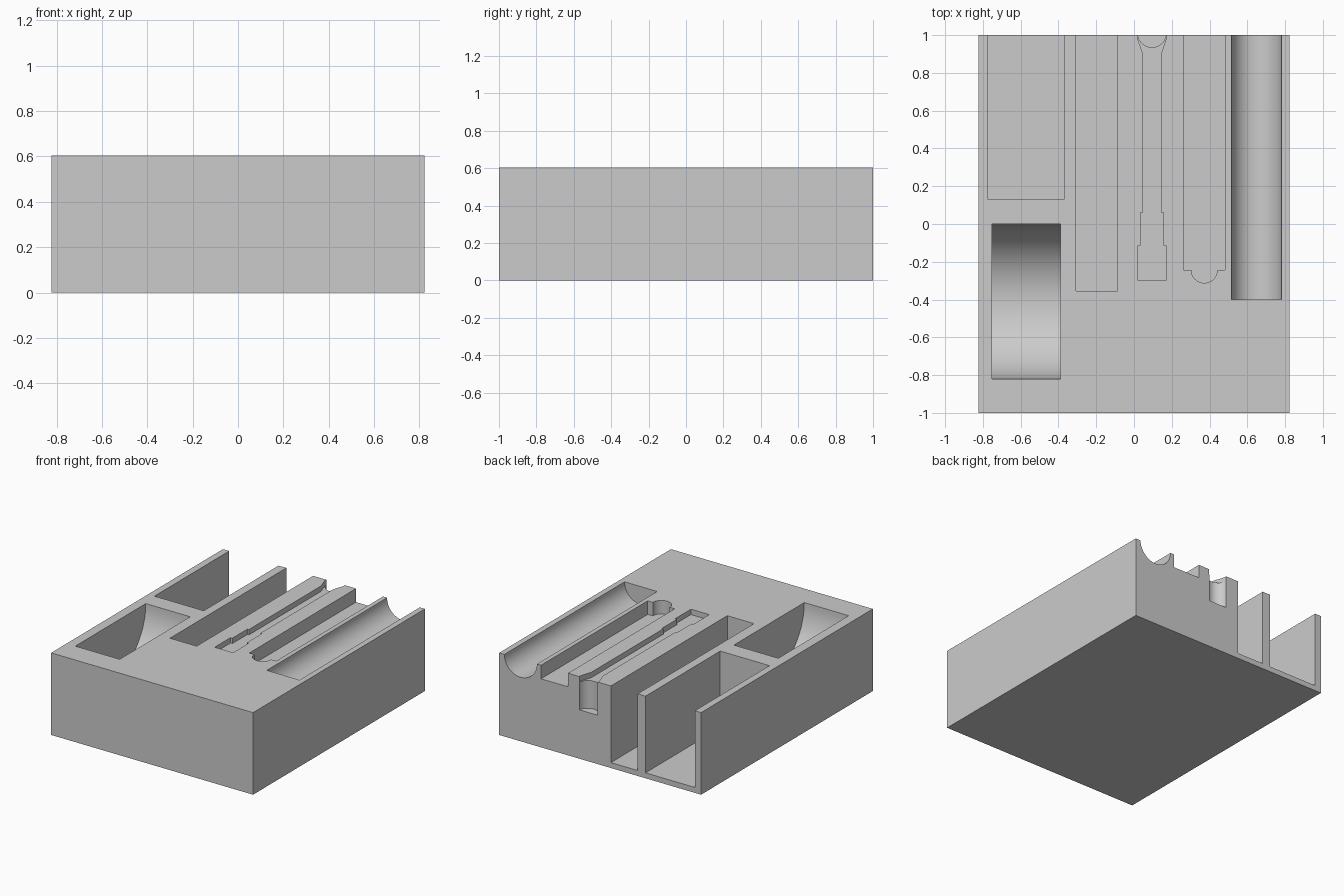
import bpy, bmesh
from math import pi, sin, cos
from mathutils import Vector

if "Cube" in bpy.data.objects:
    bpy.data.objects.remove(bpy.data.objects["Cube"], do_unlink=True)

TOP, HALF_X, BACK = 0.605, 0.823, 1.0
OVER = 0.1  # how far cutters run past the block

grey = bpy.data.materials.new("plain_grey")
grey.use_nodes = True
grey.diffuse_color = (0.6, 0.6, 0.6, 1)
grey.node_tree.nodes["Principled BSDF"].inputs["Base Color"].default_value = (0.6, 0.6, 0.6, 1)


def prism(name, profile, axis, lo, hi):
    """Extrude a 2D profile along x, y or z from lo to hi."""
    place = {"x": lambda u, v, w: (w, u, v),
             "y": lambda u, v, w: (u, w, v),
             "z": lambda u, v, w: (u, v, w)}[axis]
    bm = bmesh.new()
    face = bm.faces.new([bm.verts.new(place(u, v, lo)) for u, v in profile])
    new = bmesh.ops.extrude_face_region(bm, geom=[face])["geom"]
    bmesh.ops.translate(bm, vec=Vector(place(0, 0, hi - lo)),
                        verts=[g for g in new if isinstance(g, bmesh.types.BMVert)])
    bmesh.ops.recalc_face_normals(bm, faces=bm.faces)
    mesh = bpy.data.meshes.new(name)
    bm.to_mesh(mesh)
    bm.free()
    mesh.materials.append(grey)
    ob = bpy.data.objects.new(name, mesh)
    bpy.context.collection.objects.link(ob)
    return ob


def rect(x0, x1, y0, y1):
    return [(x0, y0), (x1, y0), (x1, y1), (x0, y1)]


def arc(cx, cy, r, start, end, n):
    return [(cx + r * cos(start + (end - start) * i / n),
             cy + r * sin(start + (end - start) * i / n)) for i in range(n + 1)]


def trough(c, r):
    """Half-round channel section, open above the block."""
    return arc(c, TOP, r, pi, 2 * pi, 40) + [(c + r, TOP + OVER), (c - r, TOP + OVER)]


END, LID = BACK + OVER, TOP + OVER
block = prism("organizer_block", rect(-HALF_X, HALF_X, -BACK, BACK), "z", 0, TOP)

# Stepped slot outline, mirrored about its centre line
mid = 0.095
steps = [(0.075, -0.30), (0.075, -0.115), (0.06, -0.115), (0.06, 0.06),
         (0.048, 0.06), (0.048, 0.90), (0.075, 0.98), (0.075, END)]
stepped = [(mid + w, y) for w, y in steps] + [(mid - w, y) for w, y in reversed(steps)]

# Flat slot with a rounded thumb notch at its closed end
notched = ([(0.262, END), (0.262, -0.243)]
           + arc(0.372, -0.243, 0.069, pi, 2 * pi, 32)
           + [(0.482, -0.243), (0.482, END)])

cutters = [
    prism("wide_bay", rect(-0.772, -0.37, 0.13, END), "z", 0.04, LID),
    prism("narrow_bay", rect(-0.306, -0.088, -0.355, END), "z", 0.04, LID),
    prism("round_pocket", trough(-0.41, 0.41), "x", -0.752, -0.39),
    prism("long_trough", trough(0.648, 0.133), "y", -0.40, END),
    prism("stepped_slot", stepped, "z", TOP - 0.04, LID),
    prism("round_hole", arc(mid, 1.01, 0.075, 0, 2 * pi * 47 / 48, 47), "z", 0.36, LID),
    prism("notched_slot", notched, "z", TOP - 0.1, LID),
]

# Cut every compartment out of the block
bpy.context.view_layer.objects.active = block
for cutter in cutters:
    cutter.hide_render = True
    mod = block.modifiers.new(cutter.name, "BOOLEAN")
    mod.operation = "DIFFERENCE"
    mod.solver = "EXACT"
    mod.object = cutter
    bpy.ops.object.modifier_apply(modifier=mod.name)
    bpy.data.objects.remove(cutter, do_unlink=True)

bpy.ops.object.select_all(action="DESELECT")
block.select_set(True)
bpy.ops.object.shade_smooth_by_angle()
